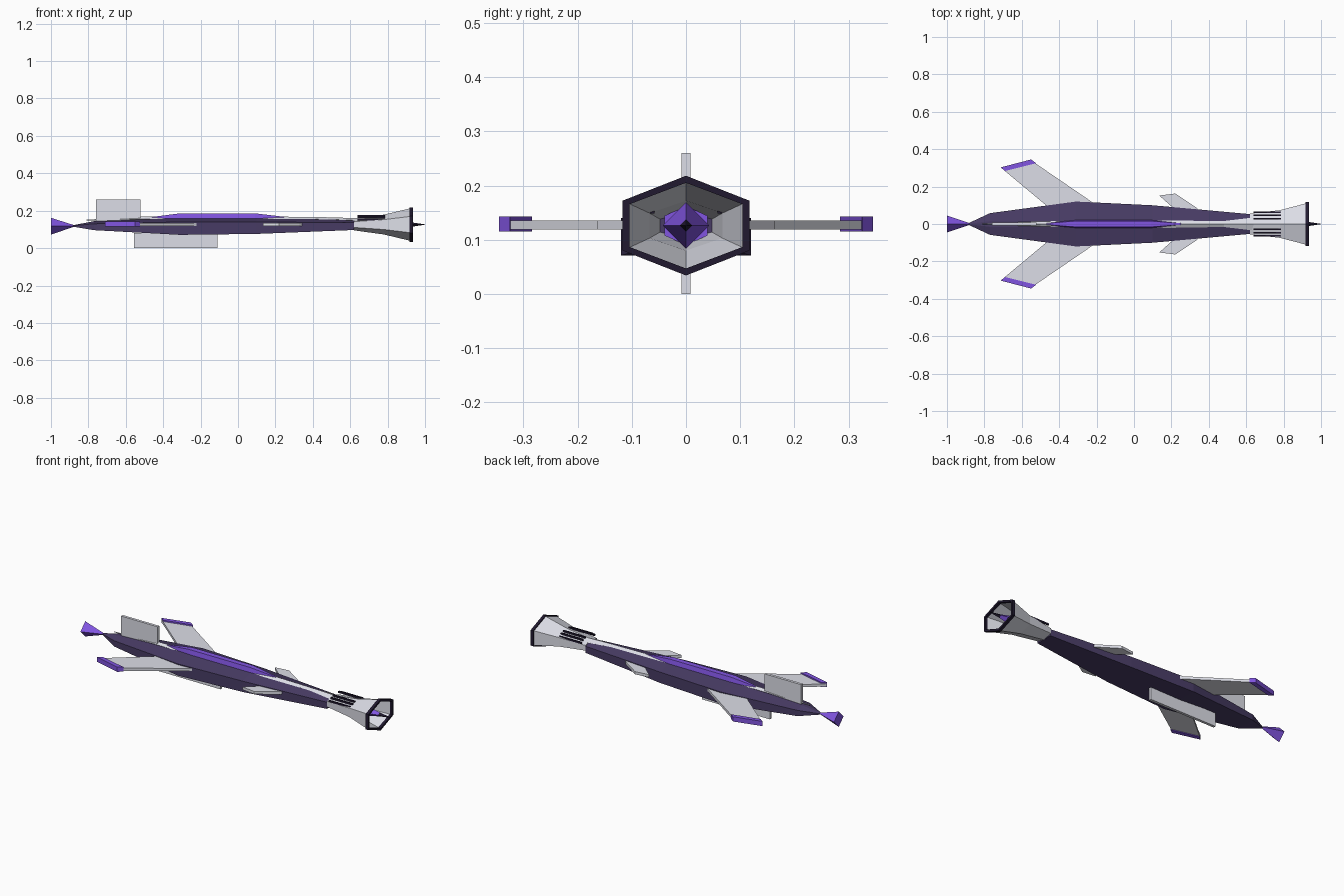
import bpy, bmesh, math

if "Cube" in bpy.data.objects:
    bpy.data.objects.remove(bpy.data.objects["Cube"])


def material(name, rgb):
    m = bpy.data.materials.new(name)
    m.diffuse_color = (*rgb, 1)
    m.use_nodes = True
    m.node_tree.nodes["Principled BSDF"].inputs["Base Color"].default_value = m.diffuse_color
    return m


HULL = material("dark_violet", (0.065, 0.045, 0.13))
TRIM = material("near_black", (0.015, 0.01, 0.03))
GLOW = material("bright_violet", (0.22, 0.09, 0.75))
PALE = material("pale_grey", (0.72, 0.73, 0.8))
MID = 0.126


def finish(name, bm, mat):
    bmesh.ops.recalc_face_normals(bm, faces=bm.faces)
    me = bpy.data.meshes.new(name)
    bm.to_mesh(me)
    bm.free()
    me.materials.append(mat)
    ob = bpy.data.objects.new(name, me)
    bpy.context.collection.objects.link(ob)
    return ob


def loft(name, rings, mat, cap=True, closed=False):
    """Skin a list of equal-length rings of points."""
    bm = bmesh.new()
    vs = [[bm.verts.new(p) for p in r] for r in rings]
    n = len(vs[0])
    pairs = list(zip(vs, vs[1:])) + ([(vs[-1], vs[0])] if closed else [])
    for a, b in pairs:
        for i in range(n):
            j = (i + 1) % n
            bm.faces.new((a[i], a[j], b[j], b[i]))
    if cap and not closed:
        bm.faces.new(vs[0])
        bm.faces.new(vs[-1])
    return finish(name, bm, mat)


def hexagon(x, w, h):
    return [(x, w * math.sin(a) / math.sin(math.pi / 3), MID + h * math.cos(a))
            for a in (k * math.pi / 3 for k in range(6))]


def diamond(x, w, h, z=MID):
    return [(x, w, z), (x, 0, z + h), (x, -w, z), (x, 0, z - h)]


def plate(name, outline, z0, z1, mat, side):
    return loft(name, [[(x, side * y, z) for x, y in outline] for z in (z0, z1)], mat)


def box(name, x0, x1, y0, y1, z0, z1, mat):
    return loft(name, [[(x, y0, z0), (x, y1, z0), (x, y1, z1), (x, y0, z1)]
                       for x in (x0, x1)], mat)


# Hull: flat bottom, upright sides, sloping deck
stations = [(-0.89, .002, .116, .119, .121), (-0.77, .058, .096, .130, .144),
            (-0.31, .12, .071, .140, .160), (0.10, .10, .076, .140, .160),
            (0.62, .053, .097, .136, .152)]
loft("hull", [[(x, w, zb), (x, w, zm), (x, .015 * min(1, w / .05), zt),
               (x, -.015 * min(1, w / .05), zt), (x, -w, zm), (x, -w, zb)]
              for x, w, zb, zm, zt in stations], HULL)

# Pale spine ridge and canopy strip
loft("spine", [diamond(-0.81, .002, .002, .150), diamond(-0.5, .014, .013, .156),
               diamond(0.1, .022, .013, .157), diamond(0.48, .016, .011, .154),
               diamond(0.64, .035, .012, .148)], PALE)
loft("canopy", [[(x, w, .158), (x, w * .75, z), (x, -w * .75, z), (x, -w, .158)]
                for x, w, z in [(-0.48, .004, .164), (-0.31, .021, .186),
                                (0.09, .021, .186), (0.26, .004, .166)]], GLOW)

# Wings with coloured tips, and small forward wings
for side, tag in ((1, "left"), (-1, "right")):
    plate("wing_" + tag, [(-0.14, .06), (-0.55, .34), (-0.71, .30), (-0.41, .05)],
          .119, .135, PALE, side)
    plate("wing_tip_" + tag, [(-0.523, .325), (-0.55, .345), (-0.712, .303), (-0.688, .284)],
          .115, .143, GLOW, side)
    plate("small_wing_" + tag, [(0.37, .05), (0.33, .09), (0.22, .163), (0.135, .152), (0.25, .05)],
          .119, .135, PALE, side)

# Upright fins
box("top_fin", -0.76, -0.52, -.008, .008, .14, .26, PALE)
box("bottom_fin", -0.555, -0.11, -.008, .008, 0, .08, PALE)

# Hollow six-sided bell with dark rim
bell = [(0.62, .055, .031), (0.78, .074, .053), (0.93, .113, .089)]
loft("bell", [hexagon(*b) for b in bell] +
     [hexagon(x, w - .007, h - .007) for x, w, h in reversed(bell)], PALE, closed=True)
loft("bell_rim", [hexagon(.918, .117, .092), hexagon(.935, .117, .092),
                  hexagon(.935, .104, .079), hexagon(.918, .104, .079)], TRIM, closed=True)

# Dark vent bars along the upper bell
for side in (1, -1):
    for i, (y, z) in enumerate([(.027, .173), (.046, .165), (.062, .153)]):
        box(f"vent_bar_{i}_{side}", 0.64, 0.785, side * y - .004, side * y + .004,
            z - .005, z + .005, TRIM)

# Emitter inside the bell: throat plate, spike and dark point
loft("throat_plate", [hexagon(.66, .04, .036), hexagon(.69, .04, .036)], GLOW)
loft("spike", [diamond(.69, .02, .02), diamond(.79, .043, .043), diamond(.93, .011, .011)], GLOW)
loft("spike_point", [diamond(.925, .012, .012), diamond(1.0, .001, .001)], TRIM)

# Tail flare
loft("tail_flare", [diamond(-1.0, .045, .045, .117), diamond(-0.87, .002, .002, .119)], GLOW)
